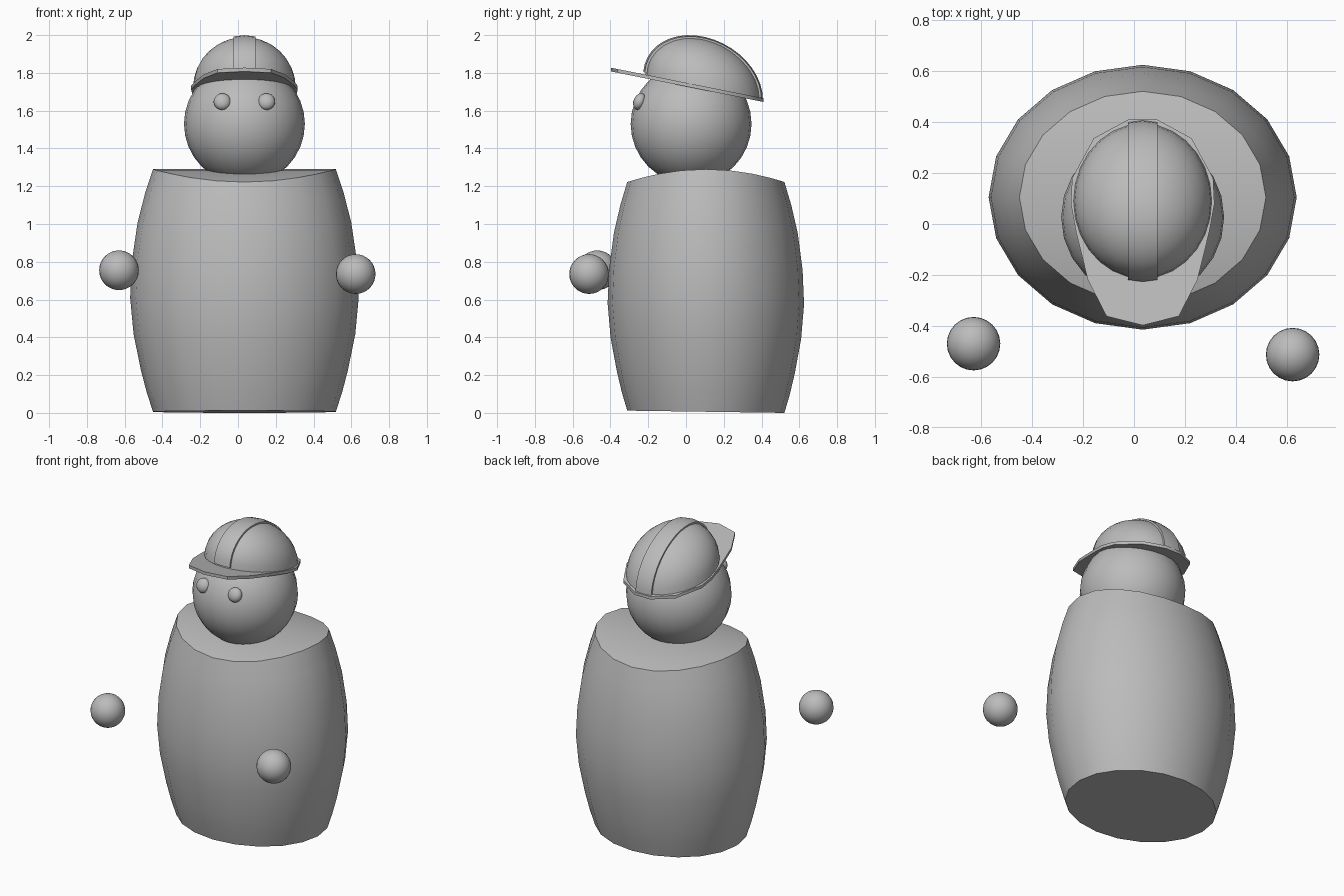
import bpy, bmesh, math
from mathutils import Matrix

if "Cube" in bpy.data.objects:
    bpy.data.objects.remove(bpy.data.objects["Cube"])

CX = 0.034  # shared centre line of body, head and helmet
grey = bpy.data.materials.new("plain grey")
grey.diffuse_color = (0.5, 0.5, 0.5, 1)
grey.use_nodes = True
grey.node_tree.nodes["Principled BSDF"].inputs["Base Color"].default_value = grey.diffuse_color


def finish(name, bm, angle=35):
    bmesh.ops.recalc_face_normals(bm, faces=bm.faces)
    me = bpy.data.meshes.new(name)
    bm.to_mesh(me)
    bm.free()
    me.materials.append(grey)
    ob = bpy.data.objects.new(name, me)
    bpy.context.collection.objects.link(ob)
    bpy.ops.object.select_all(action='DESELECT')
    ob.select_set(True)
    bpy.context.view_layer.objects.active = ob
    bpy.ops.object.shade_smooth_by_angle(angle=math.radians(angle))
    return ob


def ball(name, loc, radii, tilt=0, segs=24, rings=16):
    bm = bmesh.new()
    m = (Matrix.Translation(loc) @ Matrix.Rotation(tilt, 4, 'X')
         @ Matrix.Diagonal((*radii, 1)))
    bmesh.ops.create_uvsphere(bm, u_segments=segs, v_segments=rings, radius=1, matrix=m)
    return finish(name, bm)


def bridge(bm, a, b, closed=True):
    n = len(a)
    for i in range(n if closed else n - 1):
        j = (i + 1) % n
        bm.faces.new((a[i], a[j], b[j], b[i]))


# Body: oval barrel whose top arches from front to back
def body():
    bm = bmesh.new()
    n, cy = 20, 0.105
    profile = [(0, .80), (.08, .855), (.17, .905), (.32, .97), (.47, 1),
               (.62, .985), (.78, .935), (.9, .87), (1, .80)]
    rings = []
    for t, s in profile:
        ring = []
        for i in range(n):
            a = math.tau * i / n
            x, y = CX + .605 * s * math.cos(a), cy + .52 * s * math.sin(a)
            top = 1.29 - .068 * math.sin(a) ** 2
            bottom = .006 - .006 * math.sin(a)
            ring.append(bm.verts.new((x, y, bottom + (top - bottom) * t)))
        rings.append(ring)
    for a, b in zip(rings, rings[1:]):
        bridge(bm, a, b)
    bm.faces.new(rings[0])
    # Cap strips run from side to side, following the arch
    r = rings[-1]
    col_r = [r[i % n] for i in range(-n // 4, n // 4 + 1)]
    col_l = [r[(n // 2 - i) % n] for i in range(-n // 4, n // 4 + 1)]
    for i in range(n // 2):
        quad = (col_r[i], col_r[i + 1], col_l[i + 1], col_l[i])
        bm.faces.new(list(dict.fromkeys(quad)))
    finish("body", bm)


body()
ball("head", (CX, .027, 1.53), (.32, .32, .32))
for side, label in ((-1, "left"), (1, "right")):
    ball("eye_" + label, (CX + side * .117, -.246, 1.648), (.046, .032, .046),
         math.radians(-22), 16, 10)
ball("hand_left", (-.63, -.47, .755), (.105,) * 3)
ball("hand_right", (.623, -.513, .735), (.105,) * 3)

# Helmet: everything sits on a plane that rises towards the front
HY, RX, RY, RH = .09, .272, .305, .26


def slope(y):
    return 1.74 - .2 * y


def helmet_dome():
    bm = bmesh.new()
    n, levels = 28, 8
    rings = []
    for k in range(levels):
        e = math.pi / 2 * k / levels
        ring = []
        for i in range(n):
            a = math.tau * i / n
            y = HY + RY * math.cos(e) * math.sin(a)
            ring.append(bm.verts.new((CX + RX * math.cos(e) * math.cos(a), y,
                                      slope(y) + RH * math.sin(e))))
        rings.append(ring)
    for a, b in zip(rings, rings[1:]):
        bridge(bm, a, b)
    tip = bm.verts.new((CX, HY, slope(HY) + RH))
    for i in range(n):
        bm.faces.new((rings[-1][i], rings[-1][(i + 1) % n], tip))
    finish("helmet_dome", bm)


def helmet_ridge():
    # Raised band over the crown from front to back
    bm = bmesh.new()
    section = [(-.058, .94), (-.058, 1.015), (0, 1.04), (.058, 1.015), (.058, .94)]
    steps = 20
    rows = []
    for k in range(steps + 1):
        e = math.radians(4) + math.radians(176) * k / steps
        row = []
        for x, s in section:
            y = HY - RY * s * math.cos(e)
            row.append(bm.verts.new((CX + x, y, slope(y) + RH * s * math.sin(e))))
        rows.append(row)
    for a, b in zip(rows, rows[1:]):
        bridge(bm, a, b)
    bm.faces.new(rows[0])
    bm.faces.new(rows[-1])
    finish("helmet_ridge", bm)


def helmet_brim():
    # Half outline from the front tip round to the back, mirrored
    half = [(0, -.398), (.142, -.362), (.215, -.22), (.262, -.03),
            (.282, .08), (.277, .18), (.192, .337), (.057, .41)]
    outline = half + [(-x, y) for x, y in reversed(half) if x > 0]
    bm = bmesh.new()
    low, high = [[bm.verts.new((CX + x, y, slope(y) + dz)) for x, y in outline]
                 for dz in (-.012, .008)]
    bridge(bm, low, high)
    bm.faces.new(low)
    bm.faces.new(high)
    finish("helmet_brim", bm)


helmet_dome()
helmet_ridge()
helmet_brim()
